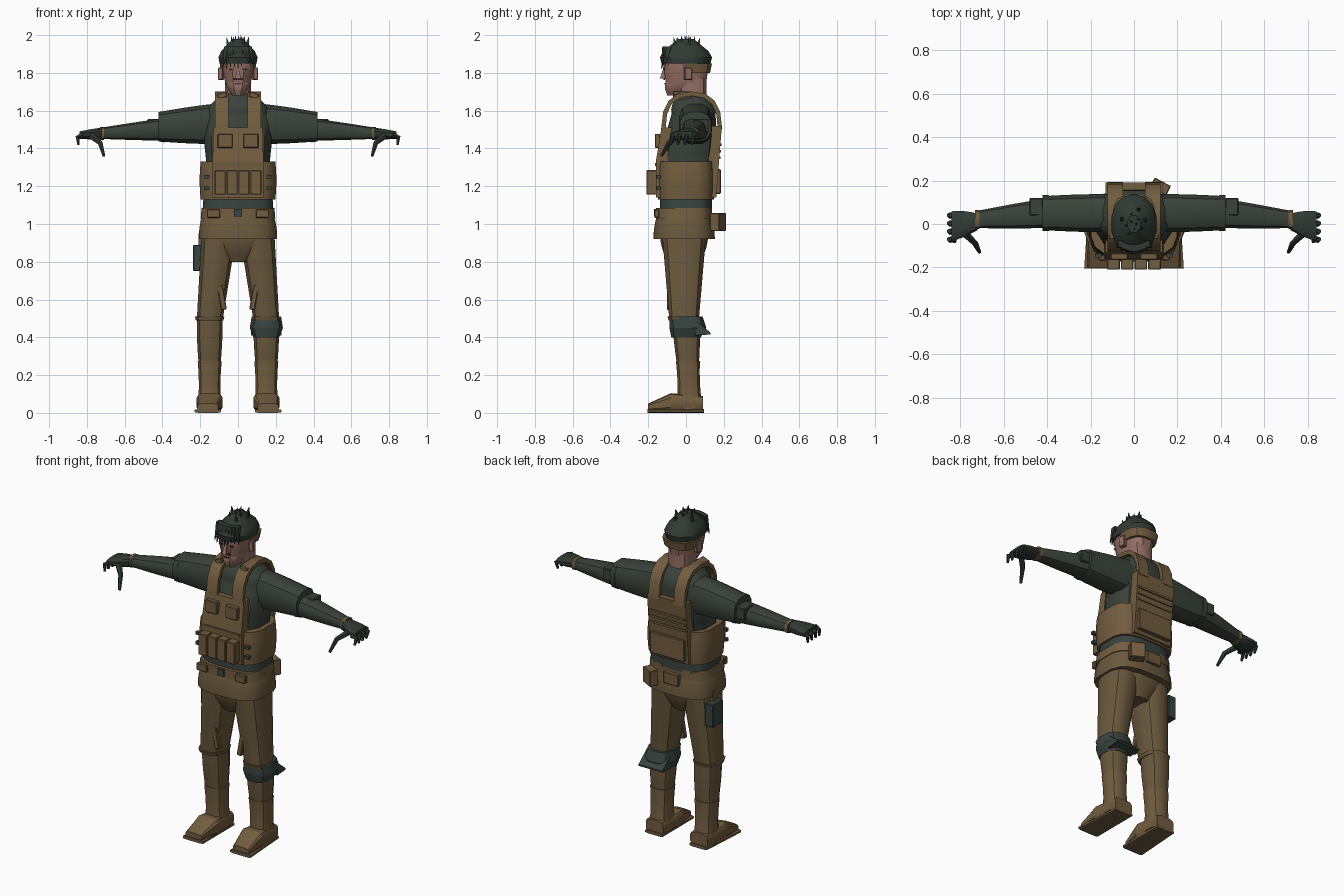
import bpy, bmesh, math, random
from mathutils import Vector, Matrix

random.seed(4)
if "Cube" in bpy.data.objects:
    bpy.data.objects.remove(bpy.data.objects["Cube"])

AXES = Vector((1, 0, 0)), Vector((0, 1, 0)), Vector((0, 0, 1))


def material(name, *rgb):
    mat = bpy.data.materials.new(name)
    mat.use_nodes = True
    mat.diffuse_color = (*rgb, 1)
    for node in mat.node_tree.nodes:
        if node.type == 'BSDF_PRINCIPLED':
            node.inputs["Base Color"].default_value = (*rgb, 1)
            node.inputs["Roughness"].default_value = .9
    return mat


khaki = material("khaki_webbing", .17, .11, .05)
cloth = material("brown_cloth", .145, .1, .046)
green = material("green_shirt", .042, .055, .042)
dark_green = material("dark_green_hair_and_gloves", .03, .042, .034)
grey_green = material("grey_green_padding", .04, .058, .052)
skin = material("skin", .3, .16, .125)
dark_brown = material("dark_brown", .07, .035, .027)


def finish(name, bm, mat):
    bmesh.ops.recalc_face_normals(bm, faces=bm.faces)
    mesh = bpy.data.meshes.new(name)
    bm.to_mesh(mesh)
    bm.free()
    mesh.materials.append(mat)
    for face in mesh.polygons:
        face.use_smooth = True
    mesh.set_sharp_from_angle(angle=math.radians(35))
    part = bpy.data.objects.new(name, mesh)
    bpy.context.scene.collection.objects.link(part)
    return part


def pair(part):
    """Keep the part on the left and add its mirror image on the right."""
    mirrored = part.copy()
    mirrored.data = part.data.copy()
    mirrored.data.transform(Matrix.Scale(-1, 4, AXES[0]))
    mirrored.data.flip_normals()
    mirrored.name = "right_" + part.name
    part.name = "left_" + part.name
    bpy.context.scene.collection.objects.link(mirrored)


def ring(centre, u, v, sides, square):
    """Closed section: an ellipse that becomes a rectangle as square falls to zero."""
    points = []
    for i in range(sides):
        angle = math.tau * (i + .5) / sides
        a, b = math.cos(angle), math.sin(angle)
        points.append(centre + u * math.copysign(abs(a) ** square, a) + v * math.copysign(abs(b) ** square, b))
    return points


def loft(name, mat, rings):
    bm = bmesh.new()
    loops = [[bm.verts.new(point) for point in points] for points in rings]
    for low, high in zip(loops, loops[1:]):
        for i in range(len(low)):
            bm.faces.new((low[i - 1], low[i], high[i], high[i - 1]))
    bm.faces.new(loops[0])
    bm.faces.new(loops[-1])
    return finish(name, bm, mat)


def taper(name, mat, start, end, size_start, size_end, bulge=0, sides=12, square=.75):
    """Solid between two sections lying across its main axis; sizes are half widths."""
    start, end = Vector(start), Vector(end)
    size_start, size_end = Vector(size_start), Vector(size_end)
    path = end - start
    main = max(range(3), key=lambda k: abs(path[k]))
    u, v = (axis for k, axis in enumerate(AXES) if k != main)
    steps = 4 if bulge else 1
    rings = []
    for i in range(steps + 1):
        t = i / steps
        size = size_start.lerp(size_end, t) * (1 + bulge * math.sin(math.pi * t))
        rings.append(ring(start.lerp(end, t), u * size.x, v * size.y, sides, square))
    return loft(name, mat, rings)


def slab(name, mat, start, end, size_start, size_end):
    return taper(name, mat, start, end, size_start, size_end, sides=4, square=0)


def digit(name, mat, points, width):
    """Bent tube that narrows towards its tip."""
    points = [Vector(point) for point in points]
    rings = []
    for i, point in enumerate(points):
        along = (points[min(i + 1, len(points) - 1)] - points[max(i - 1, 0)]).normalized()
        across = along.cross(AXES[1]).normalized()
        radius = width * (1 - .6 * i / (len(points) - 1))
        rings.append(ring(point, across * radius, along.cross(across) * radius, 6, 1))
    return loft(name, mat, rings)


def box(name, mat, centre, size, turn=0, axis='Z'):
    bm = bmesh.new()
    bmesh.ops.create_cube(bm, size=1)
    bmesh.ops.scale(bm, vec=size, verts=bm.verts)
    if min(size) > .02:
        bmesh.ops.bevel(bm, geom=bm.edges[:], offset=.004, segments=1, affect='EDGES')
    place = Matrix.Translation(centre) @ Matrix.Rotation(math.radians(turn), 4, axis)
    bmesh.ops.transform(bm, matrix=place, verts=bm.verts)
    return finish(name, bm, mat)


# Head, neck and face
taper("neck", skin, (0, .04, 1.6), (0, .03, 1.78), (.07, .07), (.07, .08))
taper("jaw", skin, (0, -.05, 1.68), (0, 0, 1.75), (.03, .05), (.07, .11), bulge=.1)
taper("face", skin, (0, 0, 1.75), (0, 0, 1.87), (.07, .11), (.09, .12), bulge=.03)
slab("nose", skin, (0, -.12, 1.77), (0, -.11, 1.83), (.014, .018), (.006, .008))
box("moustache", dark_brown, (0, -.115, 1.768), (.05, .01, .012))
box("mouth", dark_brown, (0, -.11, 1.742), (.036, .01, .008))
box("chin_beard", dark_brown, (0, -.1, 1.715), (.03, .01, .02))
pair(box("eye", dark_brown, (.033, -.115, 1.82), (.024, .01, .008)))
pair(box("ear", skin, (.09, .01, 1.795), (.025, .04, .065), turn=12))

# Hair: cap, nape band, fringe and tufts
taper("hair_cap", dark_green, (0, 0, 1.85), (0, 0, 1.98), (.1, .13), (.03, .04), bulge=.4, sides=14, square=.9)
taper("nape_band", khaki, (0, .04, 1.8), (0, .04, 1.85), (.09, .09), (.1, .1))
for i in range(9):
    x = .02 * (i - 4)
    y = 3 * x * x - .13
    taper("fringe_lock", dark_green, (x * .8, y + .02, 1.94), (x, y, 1.82 + random.random() * .03),
          (.013, .02), (.002, .002), sides=4)
for i in range(12):
    angle, spread = i * 2.4, .01 + i * .005
    x, y = spread * math.cos(angle), spread * math.sin(angle)
    taper("hair_tuft", dark_green, (x, y, 1.94), (x * 1.2, y * 1.2, 2 - spread * .2), (.014, .014), (.001, .001), sides=4)

# Torso, belts and jacket hem
taper("shirt_waist", green, (0, 0, 1.04), (0, .01, 1.35), (.17, .13), (.175, .14))
taper("shirt_chest", green, (0, .01, 1.35), (0, .04, 1.58), (.175, .14), (.175, .12), bulge=.05)
taper("shirt_yoke", green, (0, .04, 1.58), (0, .03, 1.69), (.175, .12), (.08, .07), bulge=.15)
taper("vest_wrap", khaki, (0, 0, 1.13), (0, 0, 1.33), (.2, .15), (.2, .15), bulge=.03, sides=16, square=.6)
taper("green_belt", grey_green, (0, 0, 1.07), (0, 0, 1.14), (.19, .14), (.185, .14), sides=16, square=.6)
taper("tan_belt", khaki, (0, -.01, 1.03), (0, -.01, 1.085), (.2, .15), (.195, .15), sides=16, square=.6)
taper("jacket_hem", cloth, (0, -.01, .92), (0, -.01, 1.05), (.21, .165), (.19, .145), bulge=.03, sides=16, square=.65)
box("buckle", grey_green, (0, -.16, 1.06), (.04, .02, .04))

# Carrier plates, straps and pouches
slab("front_plate_lower", khaki, (0, -.12, 1.14), (0, -.12, 1.33), (.135, .04), (.135, .04))
slab("front_plate_upper", khaki, (0, -.12, 1.33), (0, -.1, 1.51), (.135, .04), (.13, .03))
slab("back_plate", khaki, (0, .13, 1.14), (0, .15, 1.52), (.13, .03), (.13, .04))
box("back_pouch", khaki, (0, .165, 1.225), (.23, .04, .13))
for i in range(3):
    z = 1.35 + .035 * i
    box("back_webbing", cloth, (0, z / 10 + .042, z), (.24, .01, .014))
for i in range(4):
    box("magazine_pouch", khaki, ((i - 1.5) * .063, -.18, 1.22), (.058, .06, .13))
box("front_webbing", cloth, (0, -.16, 1.315), (.25, .01, .016))
pair(box("chest_pouch", khaki, (.068, -.15, 1.44), (.08, .03, .075)))
pair(box("collar", khaki, (.085, -.02, 1.68), (.05, .1, .03), turn=22, axis='Y'))
strap_rings = []
for i in range(9):
    angle = math.pi * i / 8
    across, up = math.cos(angle), math.sin(angle)
    reach = Vector((0, -.15 * math.copysign(abs(across) ** .8, across), .19 * up ** .8))
    strap_rings.append(ring(Vector((.086, .03, 1.5)) + reach, AXES[0] * .036, reach.normalized() * .012, 4, 0))
pair(loft("shoulder_strap", khaki, strap_rings))
for z in (1.19, 1.25):
    pair(box("side_loop", grey_green, (.165, -.145, z), (.03, .02, .018)))
pair(box("belt_pouch", khaki, (.13, -.155, 1.055), (.07, .025, .045)))
box("rear_hip_pouch", khaki, (.12, .17, 1.01), (.085, .055, .095), turn=-28)
box("rear_belt_pouch", khaki, (-.01, .145, 1.02), (.1, .035, .07))

# Arms
pair(taper("sleeve", green, (.12, .05, 1.53), (.42, .05, 1.515), (.09, .11), (.08, .08), bulge=.03))
pair(taper("sleeve_cuff", green, (.39, .05, 1.515), (.42, .05, 1.515), (.085, .085), (.085, .08)))
pair(taper("forearm", green, (.4, .05, 1.5), (.73, .02, 1.48), (.07, .06), (.04, .03), bulge=.03))
pair(box("elbow_guard", green, (.45, .08, 1.52), (.06, .08, .07)))
pair(taper("wrist_band", khaki, (.71, .02, 1.48), (.73, .02, 1.48), (.045, .035), (.045, .035)))
box("sleeve_patch", grey_green, (.31, -.01, 1.57), (.06, .015, .045), turn=-35, axis='X')

# Gloved hands
pair(taper("glove", dark_green, (.72, .01, 1.48), (.84, -.01, 1.47), (.04, .03), (.07, .02), bulge=.1))
for i in range(4):
    y = .04 - .037 * i
    pair(digit("finger", dark_green, [(.82, y, 1.47), (.85, y, 1.46), (.845, y - .01, 1.42)], .017))
pair(digit("thumb", dark_green, [(.78, -.04, 1.47), (.73, -.09, 1.43), (.71, -.13, 1.36)], .02))

# Trousers
taper("hips", cloth, (0, -.01, .8), (0, -.01, .95), (.06, .09), (.19, .13), bulge=.1)
pair(taper("thigh", cloth, (.1, -.01, .95), (.15, -.01, .49), (.095, .12), (.07, .08)))
pair(taper("trouser_hem", cloth, (.15, -.01, .49), (.15, -.01, .51), (.075, .085), (.08, .09)))
pair(taper("shin", cloth, (.15, 0, .5), (.15, .01, .26), (.07, .075), (.06, .06), bulge=.05))
pair(box("inner_pocket", cloth, (.085, -.085, .61), (.03, .03, .13), turn=10, axis='Y'))

# Boots
pair(taper("boot_shaft", khaki, (.15, .01, .275), (.15, .02, .02), (.065, .065), (.065, .07), bulge=-.1))
pair(taper("boot_heel", khaki, (.15, .09, .05), (.15, -.08, .055), (.06, .04), (.07, .05), square=.5))
pair(taper("boot_toe", khaki, (.15, -.08, .055), (.16, -.2, .03), (.07, .05), (.055, .02), square=.5))
pair(taper("boot_sole", cloth, (.15, .095, .01), (.16, -.205, .01), (.06, .01), (.07, .01), square=.4))

# Knee pad and thigh pouch
taper("knee_pad_lower", grey_green, (.15, 0, .4), (.15, .01, .45), (.07, .08), (.09, .1))
taper("knee_pad_upper", grey_green, (.15, .01, .45), (.15, 0, .51), (.09, .1), (.08, .09))
slab("knee_pad_flap", grey_green, (.15, .05, .45), (.15, .13, .42), (.08, .04), (.08, .005))
box("thigh_pouch", grey_green, (-.21, .03, .82), (.055, .1, .14))
box("thigh_pouch_strap", cloth, (-.2, .02, .9), (.02, .04, .1))
